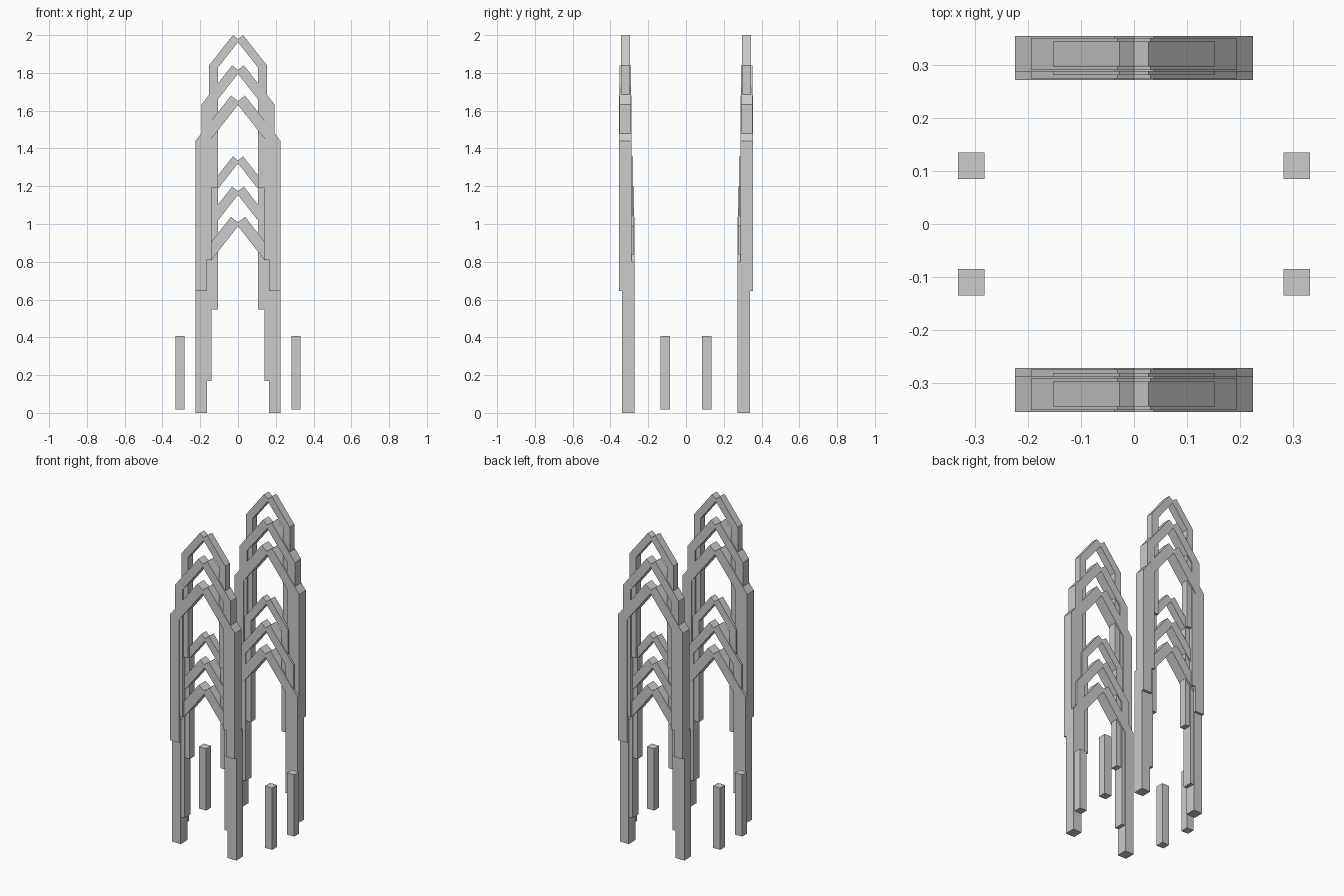
import bpy, bmesh
from mathutils import Vector

if "Cube" in bpy.data.objects:
    bpy.data.objects.remove(bpy.data.objects["Cube"])

# Arch sizes: name, outer x, inner x, peak x, peak z, shoulder z, foot z, depth
ARCHES = [
    ("inner_arch", 0.153, 0.107, 0.027, 2.00, 1.840, 1.190, 0.047),
    ("middle_arch", 0.194, 0.140, 0.031, 1.84, 1.632, 0.812, 0.060),
    ("outer_arch", 0.225, 0.163, 0.037, 1.68, 1.440, 0.645, 0.067),
]
TIER_DROP = 0.642


def mesh_object(name, bm):
    bmesh.ops.recalc_face_normals(bm, faces=bm.faces)
    mesh = bpy.data.meshes.new(name)
    bm.to_mesh(mesh)
    bm.free()
    obj = bpy.data.objects.new(name, mesh)
    bpy.context.collection.objects.link(obj)
    return obj


def arch(name, y, drop, outer, inner, px, pz, shoulder, foot, depth):
    """Pointed arch: two posts and two square-ended rafters crossing at the top."""
    slope = (pz - shoulder) / (outer - px)
    along = Vector((1, -slope)).normalized()
    # underside of the rafter, one bar width below its top edge
    under = pz + slope * px - (outer - inner) * 0.96 / along.x
    notch = pz + px * along.x / along.y        # square end cut met at the centre
    right = [(px, pz), (outer, shoulder), (outer, foot), (inner, foot),
             (inner, under - slope * inner)]
    left = [(-x, z) for x, z in reversed(right)]
    outline = [(0, notch)] + right + [(0, under)] + left
    bm = bmesh.new()
    face = bm.faces.new([bm.verts.new((x, y - depth / 2, z - drop)) for x, z in outline])
    ext = bmesh.ops.extrude_face_region(bm, geom=[face])
    verts = [v for v in ext["geom"] if isinstance(v, bmesh.types.BMVert)]
    bmesh.ops.translate(bm, verts=verts, vec=(0, depth, 0))
    mesh_object(name, bm)


def box(name, center, size):
    bm = bmesh.new()
    bmesh.ops.create_cube(bm, size=1)
    bmesh.ops.scale(bm, verts=bm.verts, vec=size)
    bmesh.ops.translate(bm, verts=bm.verts, vec=center)
    mesh_object(name, bm)


# Front and back frames, each with an upper tier and a lower tier set inward
for side, sy in (("front", -1), ("back", 1)):
    for tier, y, drop in (("upper", 0.321, 0), ("lower", 0.305, TIER_DROP)):
        for part, *dims in ARCHES:
            foot_fix = list(dims)
            if tier == "lower" and part == "outer_arch":
                foot_fix[5] = TIER_DROP       # lower legs stand on the ground
            arch(f"{side}_{tier}_{part}", sy * y, drop, *foot_fix)

# Four short free-standing posts
for sx in (-1, 1):
    for sy in (-1, 1):
        name = f"{'left' if sx < 0 else 'right'}_{'front' if sy < 0 else 'back'}_post"
        box(name, (sx * 0.307, sy * 0.1095, 0.213), (0.05, 0.05, 0.39))
